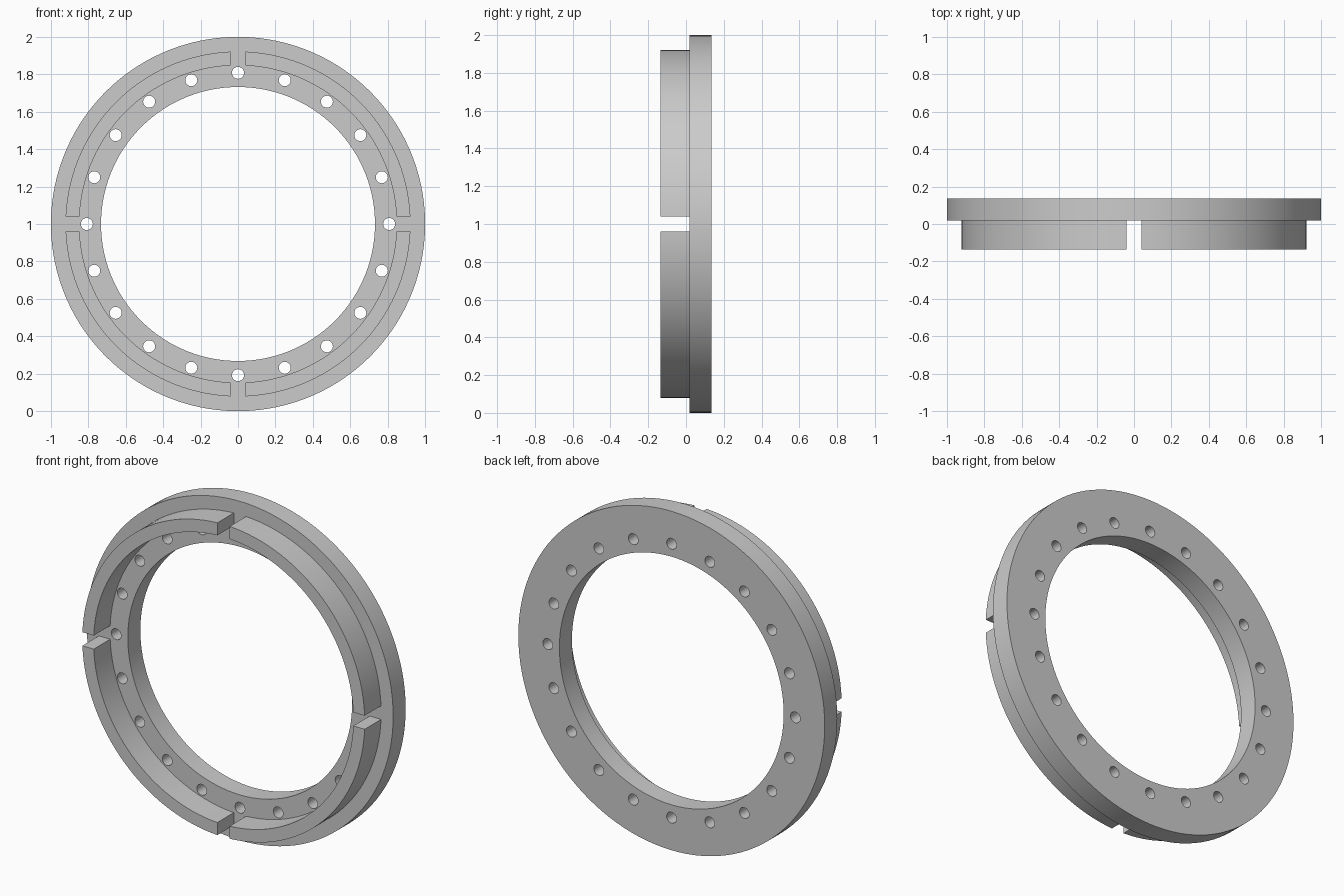
import bpy, bmesh
from math import sin, cos, asin, pi, radians
from mathutils import Matrix

cube = bpy.data.objects.get("Cube")
if cube:
    bpy.data.objects.remove(cube, do_unlink=True)

BACK, STEP, FRONT = 0.135, 0.018, -0.135
CENTRE_Z = 1.0

grey = bpy.data.materials.new("plain grey")
grey.use_nodes = True
colour = (0.6, 0.6, 0.6, 1)
grey.diffuse_color = colour
grey.node_tree.nodes["Principled BSDF"].inputs["Base Color"].default_value = colour


def make_object(name, bm):
    bmesh.ops.recalc_face_normals(bm, faces=bm.faces)
    mesh = bpy.data.meshes.new(name)
    bm.to_mesh(mesh)
    bm.free()
    mesh.materials.append(grey)
    obj = bpy.data.objects.new(name, mesh)
    bpy.context.collection.objects.link(obj)
    return obj


def band(name, inner, outer, front, back, start, sweep, steps, half_gap=0):
    """Rectangular section swept about the y axis; the ends stay parallel to the gap."""
    bm = bmesh.new()
    closed = sweep >= 2 * pi
    section = [(inner, front), (outer, front), (outer, back), (inner, back)]
    rows = []
    for i in range(steps if closed else steps + 1):
        row = []
        for r, y in section:
            trim = asin(half_gap / r)
            a = start + trim + (sweep - 2 * trim) * i / steps
            row.append(bm.verts.new((r * sin(a), y, CENTRE_Z + r * cos(a))))
        rows.append(row)
    pairs = list(zip(rows, rows[1:]))
    if closed:
        pairs.append((rows[-1], rows[0]))
    else:
        bm.faces.new(rows[0])
        bm.faces.new(rows[-1])
    for a, b in pairs:
        for k in range(4):
            n = (k + 1) % 4
            bm.faces.new((a[k], a[n], b[n], b[k]))
    return make_object(name, bm)


def smooth(obj):
    bpy.ops.object.select_all(action="DESELECT")
    obj.select_set(True)
    bpy.context.view_layer.objects.active = obj
    bpy.ops.object.shade_smooth_by_angle(angle=radians(30))


# Flange ring
flange = band("flange_ring", 0.732, 1.0, STEP, BACK, 0, 2 * pi, 120)

# Bolt holes, cut through the flange
bm = bmesh.new()
for i in range(20):
    a = i * pi / 10
    place = Matrix.Translation((0.808 * sin(a), 0.08, CENTRE_Z + 0.808 * cos(a)))
    bmesh.ops.create_cone(bm, cap_ends=True, segments=24, radius1=0.032, radius2=0.032,
                          depth=0.4, matrix=place @ Matrix.Rotation(pi / 2, 4, "X"))
cutter = make_object("bolt_hole_cutter", bm)
cutter.hide_render = True
cut = flange.modifiers.new("bolt holes", "BOOLEAN")
cut.operation = "DIFFERENCE"
cut.solver = "EXACT"
cut.object = cutter
bpy.context.view_layer.objects.active = flange
bpy.ops.object.modifier_apply(modifier=cut.name)
bpy.data.objects.remove(cutter, do_unlink=True)
smooth(flange)

# Four raised rim segments with straight slots between them
for i, side in enumerate(("upper_left", "lower_left", "lower_right", "upper_right")):
    smooth(band(side + "_rim", 0.848, 0.922, FRONT, STEP, i * pi / 2, pi / 2, 32, 0.04))
